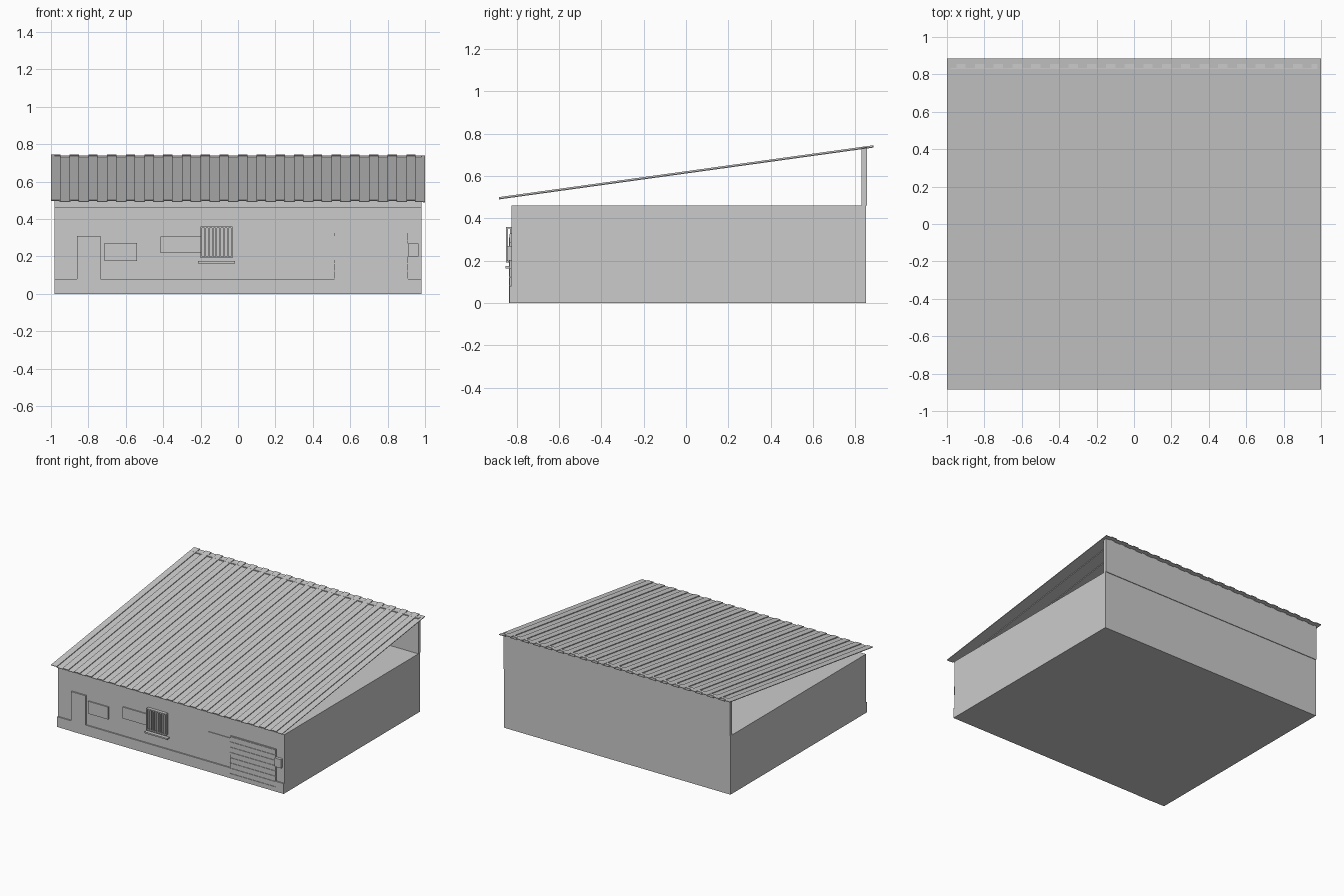
import bpy
import bmesh

old = bpy.data.objects.get("Cube")
if old:
    bpy.data.objects.remove(old, do_unlink=True)

# One plain grey for everything
grey = bpy.data.materials.new("plain grey")
grey.use_nodes = True
grey.diffuse_color = (0.6, 0.6, 0.6, 1)
grey.node_tree.nodes["Principled BSDF"].inputs["Base Color"].default_value = (0.6, 0.6, 0.6, 1)

WALL_Y = -0.825   # front wall plane


def make_object(name, bm):
    mesh = bpy.data.meshes.new(name)
    bm.to_mesh(mesh)
    bm.free()
    mesh.materials.append(grey)
    obj = bpy.data.objects.new(name, mesh)
    bpy.context.collection.objects.link(obj)
    return obj


def box(name, x, y, z):
    bm = bmesh.new()
    bmesh.ops.create_cube(bm, size=1)
    for v in bm.verts:
        for axis, (low, high) in enumerate((x, y, z)):
            v.co[axis] = high if v.co[axis] > 0 else low
    return make_object(name, bm)


def plate(name, x, z, depth):
    """Panel standing proud of the front wall."""
    return box(name, x, (WALL_Y - depth, WALL_Y + 0.005), z)


# Main block and raised rear wall
box("main_block", (-0.98, 0.98), (WALL_Y, 0.85), (0, 0.46))
box("rear_wall", (-0.98, 0.98), (0.83, 0.855), (0.46, 0.738))

# Corrugated roof sheet, sloping up to the rear
PITCH, RIBS, DROP = 0.1, 20, 0.006
profile = []
for i in range(RIBS):
    x = -1 + i * PITCH
    profile += [(x, 0), (x + PITCH / 2, 0), (x + PITCH / 2, -DROP), (x + PITCH, -DROP)]
bm = bmesh.new()
front = [bm.verts.new((x, -0.885, 0.5 + h)) for x, h in profile]
back = [bm.verts.new((x, 0.885, 0.745 + h)) for x, h in profile]
for i in range(len(profile) - 1):
    bm.faces.new((front[i], front[i + 1], back[i + 1], back[i]))
roof = make_object("corrugated_roof", bm)
sheet = roof.modifiers.new("sheet thickness", 'SOLIDIFY')
sheet.thickness = 0.005
sheet.offset = -1

# Plinth along the front, broken by the garage door
plate("plinth_long", (-0.98, 0.515), (0, 0.08), 0.01)
plate("plinth_short", (0.91, 0.98), (0, 0.08), 0.01)

# Entrance door and wall panels
plate("entrance_door", (-0.86, -0.735), (0, 0.31), 0.012)
plate("left_window", (-0.715, -0.54), (0.175, 0.272), 0.009)
plate("middle_window", (-0.415, -0.2), (0.218, 0.307), 0.009)
plate("side_panel", (0.32, 0.515), (0.18, 0.31), 0.005)

# Barred window with its sill
plate("barred_window", (-0.2, -0.03), (0.19, 0.36), 0.008)
plate("window_sill", (-0.213, -0.017), (0.163, 0.174), 0.027)
BARS = 9
for i in range(BARS):
    x = -0.196 + i * 0.162 / (BARS - 1)
    box(f"window_bar_{i + 1}", (x - 0.004, x + 0.004), (-0.85, -0.842), (0.19, 0.36))
for name, z in (("lower", 0.19), ("upper", 0.352)):
    box(f"{name}_bar_rail", (-0.2, -0.03), (-0.85, -0.825), (z, z + 0.008))

# Garage door with horizontal slats
plate("garage_door", (0.515, 0.91), (0, 0.33), 0.006)
SLATS = 8
for i in range(SLATS):
    z = i * 0.33 / SLATS
    plate(f"garage_slat_{i + 1}", (0.515, 0.91), (z, z + 0.036), 0.01)

# Meter box by the corner
plate("meter_box", (0.91, 0.965), (0.2, 0.268), 0.022)
